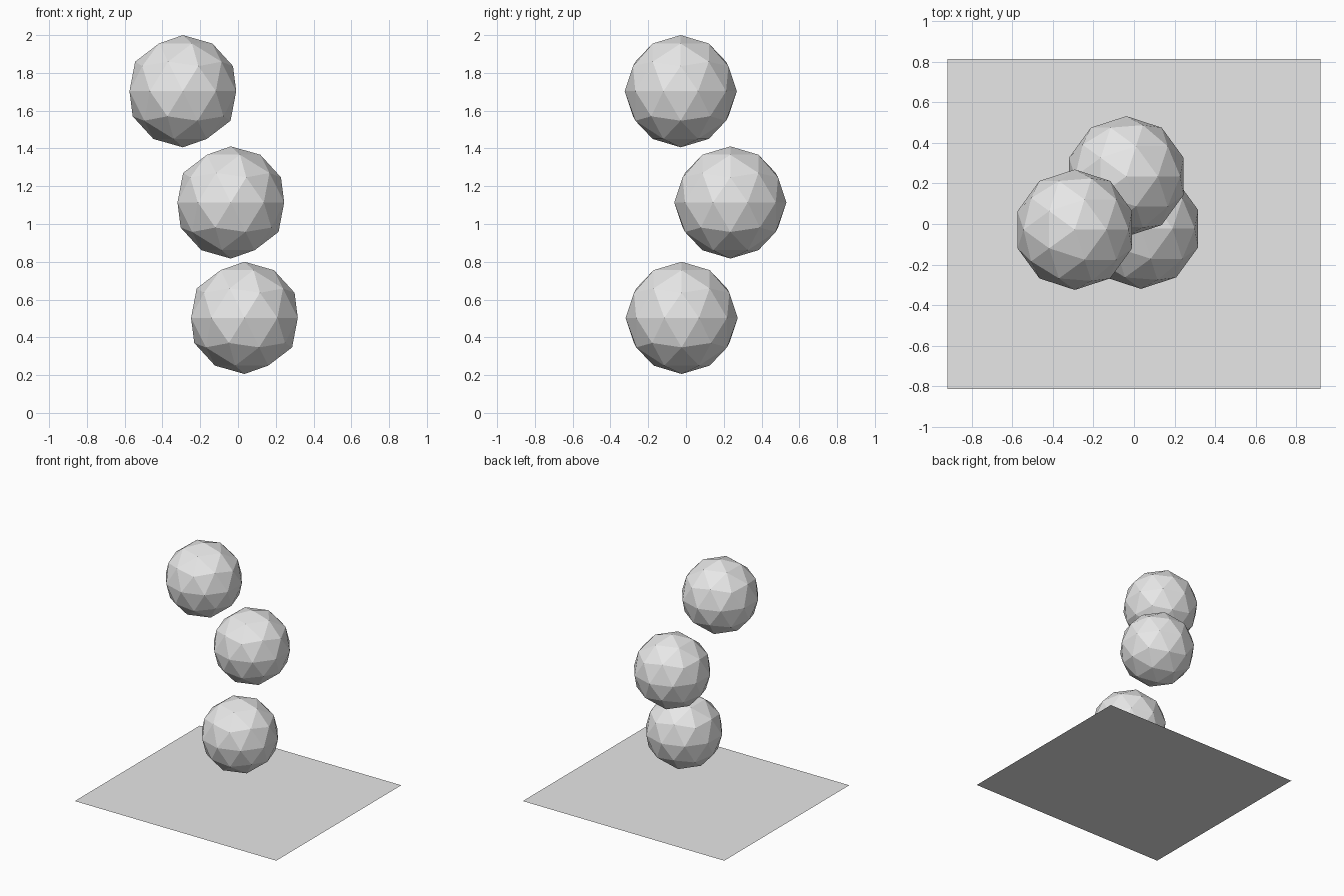
import bpy

# Remove the default cube
cube = bpy.data.objects.get("Cube")
if cube:
    bpy.data.objects.remove(cube, do_unlink=True)

# One plain grey for every part
grey = bpy.data.materials.new("light_grey")
grey.use_nodes = True
colour = (0.8, 0.8, 0.8, 1)
grey.diffuse_color = colour
grey.node_tree.nodes["Principled BSDF"].inputs["Base Color"].default_value = colour


def finish(name):
    obj = bpy.context.object
    obj.name = name
    obj.data.materials.append(grey)
    return obj


# Flat rectangular ground sheet
bpy.ops.mesh.primitive_plane_add(size=2)
base = finish("base_plane")
base.scale = (0.92, 0.815, 1)

# Three faceted balls floating above it
balls = {
    "lower_ball": (0.034, -0.023, 0.503),
    "middle_ball": (-0.038, 0.235, 1.114),
    "upper_ball": (-0.292, -0.028, 1.703),
}
for name, centre in balls.items():
    bpy.ops.mesh.primitive_ico_sphere_add(subdivisions=2, radius=0.297, location=centre)
    finish(name)
    bpy.ops.object.shade_flat()
